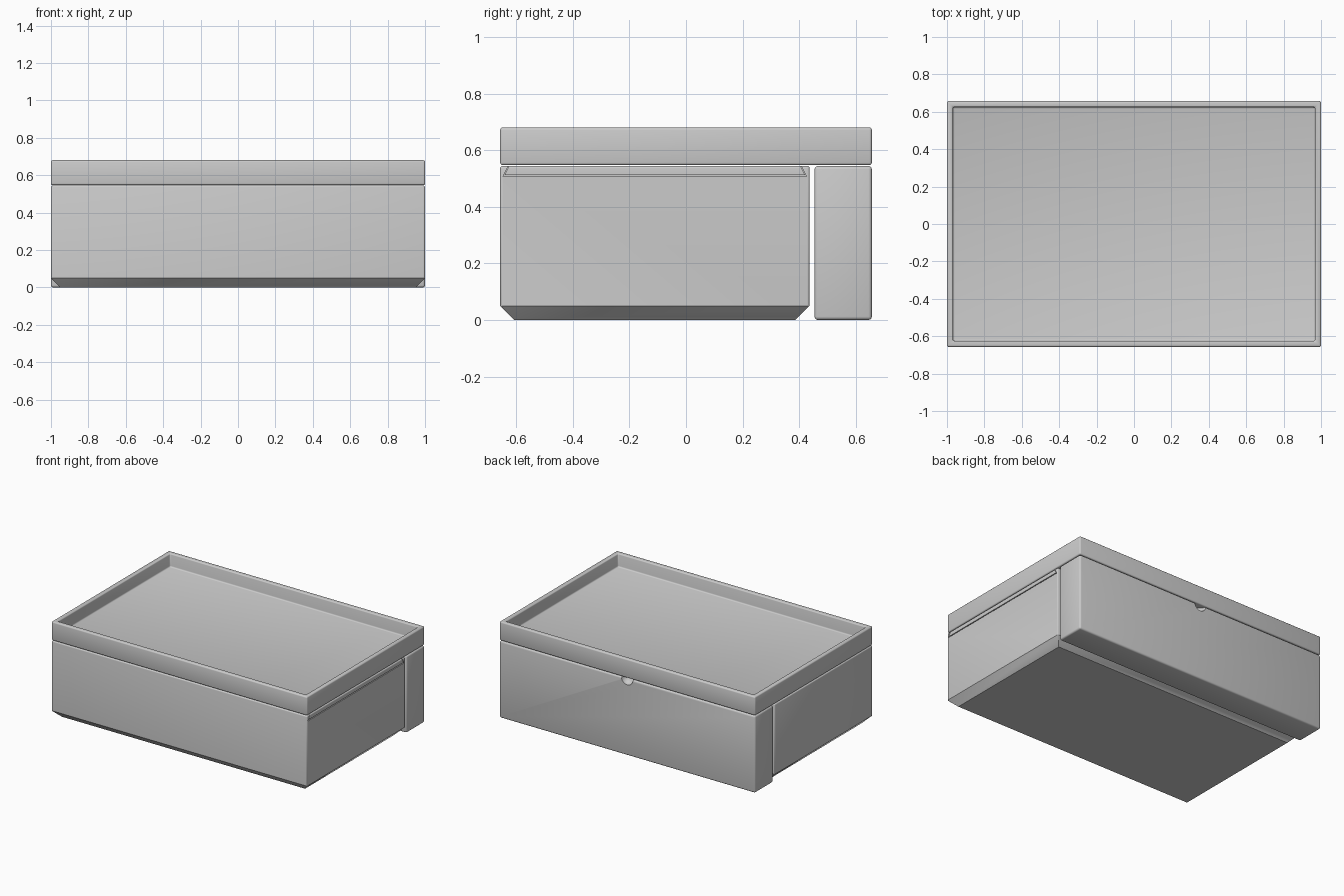
import bpy, bmesh
from math import radians, pi

default = bpy.data.objects.get("Cube")
if default:
    bpy.data.objects.remove(default, do_unlink=True)

grey = bpy.data.materials.new("light_grey")
grey.use_nodes = True
COLOUR = (0.6, 0.6, 0.6, 1)
grey.diffuse_color = COLOUR
grey.node_tree.nodes["Principled BSDF"].inputs["Base Color"].default_value = COLOUR

W, D = 1.0, 0.657      # half width and half depth
TOP = 0.544            # top of the two lower boxes


def make_object(name, bm):
    bmesh.ops.recalc_face_normals(bm, faces=bm.faces)
    mesh = bpy.data.meshes.new(name)
    bm.to_mesh(mesh)
    bm.free()
    mesh.materials.append(grey)
    obj = bpy.data.objects.new(name, mesh)
    bpy.context.collection.objects.link(obj)
    return obj


def loft(name, rings):
    """Closed solid through rings with equal point counts."""
    bm = bmesh.new()
    loops = [[bm.verts.new(p) for p in ring] for ring in rings]
    n = len(loops[0])
    for a, b in zip(loops, loops[1:]):
        for i in range(n):
            j = (i + 1) % n
            bm.faces.new((a[i], a[j], b[j], b[i]))
    bm.faces.new(loops[0])
    bm.faces.new(loops[-1])
    return make_object(name, bm)


def rect(y0, y1, z, inset=0.0):
    x, a, b = W - inset, y0 + inset, y1 - inset
    return [(-x, a, z), (x, a, z), (x, b, z), (-x, b, z)]


def apply(obj, kind, **settings):
    mod = obj.modifiers.new(kind.title(), kind)
    for key, value in settings.items():
        setattr(mod, key, value)
    bpy.context.view_layer.objects.active = obj
    bpy.ops.object.modifier_apply(modifier=mod.name)


def round_edges(obj, width=0.01):
    # shallow chamfer edges stay crisp
    apply(obj, 'BEVEL', width=width, segments=3, limit_method='ANGLE',
          angle_limit=radians(70))


def boolean(obj, cutter, operation):
    cutter.hide_render = True
    apply(obj, 'BOOLEAN', object=cutter, operation=operation, solver='EXACT')
    bpy.data.objects.remove(cutter, do_unlink=True)


def dovetail(name, gap, x0):
    """Dovetail prism running along x, narrower at the top."""
    y0, y1, z0, z1 = -0.647 + gap, 0.426 - gap, 0.507 + gap, 0.56
    lean = 0.5 * (z1 - z0)
    def profile(x):
        return [(x, y0, z0), (x, y1, z0), (x, y1 - lean, z1), (x, y0 + lean, z1)]
    return loft(name, [profile(x0), profile(W + 0.1)])


def main_block(name):
    y1 = 0.437
    block = loft(name, [rect(-D, y1, 0, 0.05), rect(-D, y1, 0.05), rect(-D, y1, TOP)])
    round_edges(block, 0.008)
    return block


# Main box with a dovetail slot open on one side
main_box = main_block("main_box")
boolean(main_box, dovetail("slot_cutter", 0, -0.955), 'DIFFERENCE')

# Sliding lid filling the slot with a slim clearance
sliding_lid = main_block("sliding_lid")
boolean(sliding_lid, dovetail("lid_cutter", 0.006, -0.95), 'INTERSECT')

# Rear box with a round finger notch
rear_box = loft("rear_box", [rect(0.454, D, 0), rect(0.454, D, TOP)])
round_edges(rear_box, 0.012)
bm = bmesh.new()
bmesh.ops.create_uvsphere(bm, u_segments=32, v_segments=16, radius=0.045)
bmesh.ops.translate(bm, verts=bm.verts, vec=(0, D, TOP))
boolean(rear_box, make_object("notch_cutter", bm), 'DIFFERENCE')

# Open tray across both boxes
WALL = 0.032
tray = loft("tray", [rect(-D, D, 0.547), rect(-D, D, 0.68),
                     rect(-D, D, 0.68, WALL), rect(-D, D, 0.585, WALL)])
round_edges(tray, 0.009)

# Smooth the rounded edges, keep the flats flat
bpy.ops.object.select_all(action='DESELECT')
for obj in (main_box, sliding_lid, rear_box, tray):
    obj.select_set(True)
bpy.context.view_layer.objects.active = tray
bpy.ops.object.shade_smooth_by_angle(angle=radians(35))
